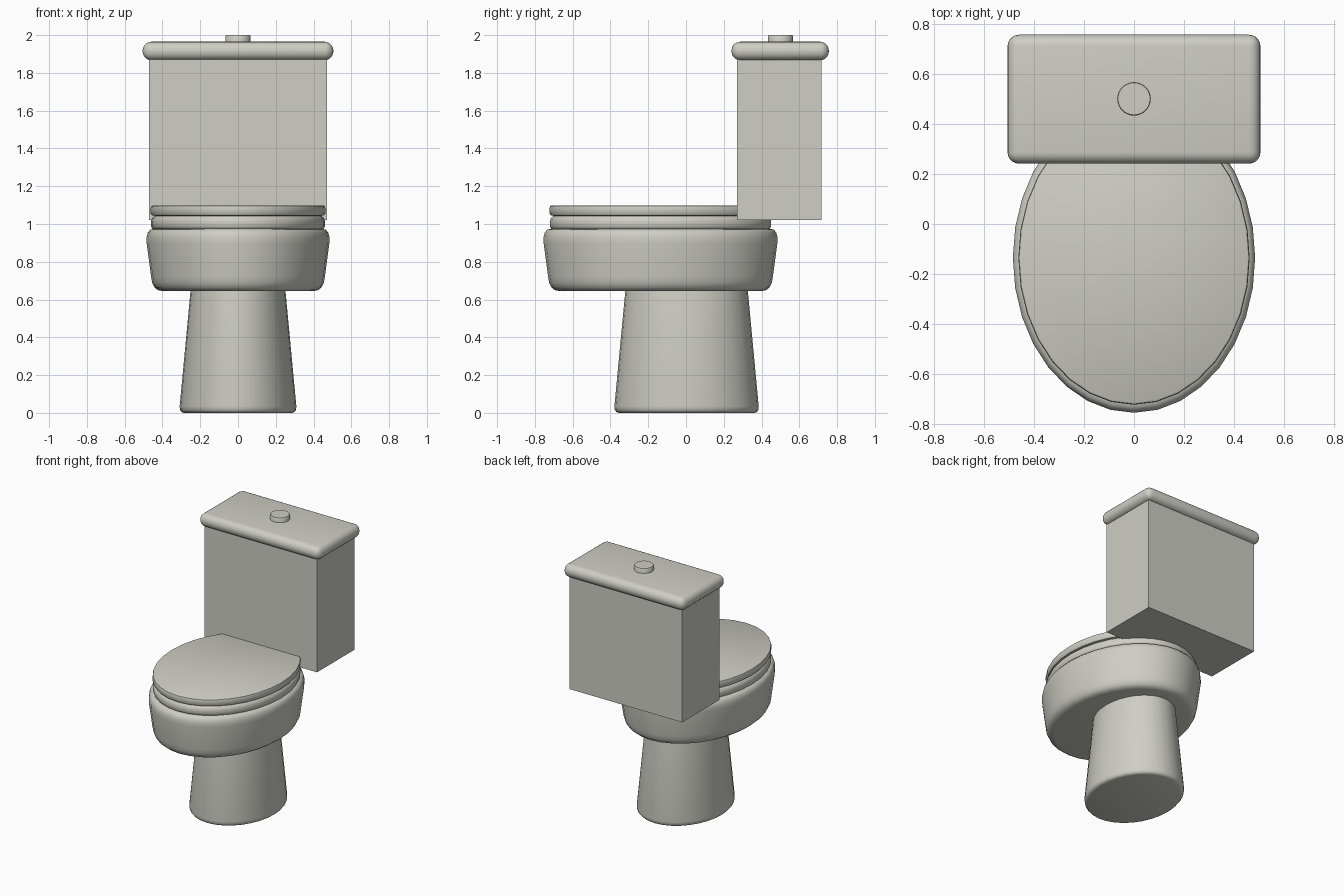
import bpy, bmesh, math

if "Cube" in bpy.data.objects:
    bpy.data.objects.remove(bpy.data.objects["Cube"])

ceramic = bpy.data.materials.new("ceramic_white")
ceramic.diffuse_color = (0.62, 0.62, 0.56, 1)
ceramic.use_nodes = True
ceramic.node_tree.nodes["Principled BSDF"].inputs["Base Color"].default_value = ceramic.diffuse_color


def finish(name, bm, smooth=True):
    bmesh.ops.recalc_face_normals(bm, faces=bm.faces[:])
    mesh = bpy.data.meshes.new(name)
    bm.to_mesh(mesh)
    bm.free()
    mesh.materials.append(ceramic)
    obj = bpy.data.objects.new(name, mesh)
    bpy.context.collection.objects.link(obj)
    if smooth:
        bpy.ops.object.select_all(action='DESELECT')
        obj.select_set(True)
        bpy.context.view_layer.objects.active = obj
        bpy.ops.object.shade_smooth_by_angle(angle=math.radians(40))
    return obj


def oval(name, cy, stretch, profile, sides=32):
    """Stack of ovals: profile is (half width, z), stretch is added to the half depth."""
    bm = bmesh.new()
    rings = []
    for r, z in profile:
        rings.append([bm.verts.new((r * math.cos(2 * math.pi * i / sides),
                                    cy + (r + stretch) * math.sin(2 * math.pi * i / sides), z))
                      for i in range(sides)])
    for a, b in zip(rings, rings[1:]):
        for i in range(sides):
            j = (i + 1) % sides
            bm.faces.new((a[i], a[j], b[j], b[i]))
    bm.faces.new(rings[0])
    bm.faces.new(rings[-1])
    return finish(name, bm)


def box(name, lo, hi, bevel=0):
    bm = bmesh.new()
    bmesh.ops.create_cube(bm, size=1)
    for v in bm.verts:
        v.co = [l + (c + 0.5) * (h - l) for c, l, h in zip(v.co, lo, hi)]
    if bevel:
        bmesh.ops.bevel(bm, geom=bm.edges[:], offset=bevel, segments=5,
                        profile=0.5, affect='EDGES')
    return finish(name, bm, bevel > 0)


# Tapered foot
oval("pedestal", 0.003, 0.073, [(0.285, 0), (0.298, 0.004), (0.307, 0.015),
                                (0.309, 0.035), (0.25, 0.66)])

# Bowl with rounded lower and upper rims
oval("bowl", -0.135, 0.135, [(0.40, 0.645), (0.425, 0.65), (0.443, 0.665), (0.455, 0.69),
                             (0.460, 0.72), (0.484, 0.90), (0.484, 0.93), (0.478, 0.955),
                             (0.465, 0.97), (0.445, 0.975)])

# Seat and closed lid
oval("seat", -0.135, 0.125, [(0.445, 0.97), (0.456, 0.978), (0.461, 0.99), (0.461, 1.015),
                             (0.455, 1.032), (0.443, 1.042), (0.435, 1.045)])
oval("seat_lid", -0.135, 0.125, [(0.435, 1.042), (0.455, 1.046), (0.462, 1.056),
                                 (0.462, 1.085), (0.459, 1.095), (0.452, 1.099)])

# Cistern, its rounded cover and the flush button
box("tank", (-0.47, 0.27, 1.02), (0.47, 0.717, 1.88))
box("tank_cover", (-0.505, 0.241, 1.867), (0.505, 0.756, 1.965), 0.046)
oval("flush_button", 0.5, 0, [(0.067, 1.95), (0.067, 1.996), (0.064, 2.0)])
